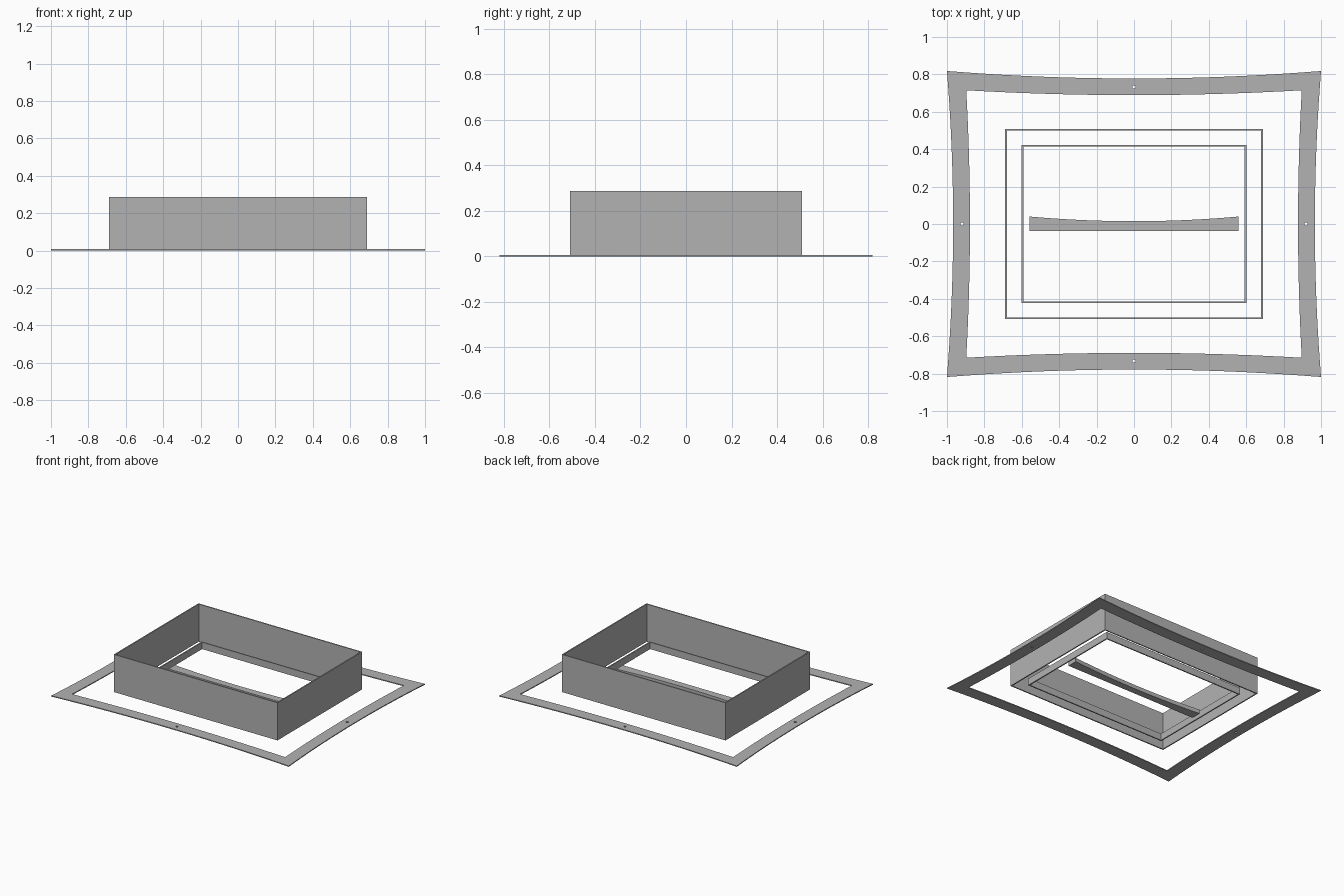
import bpy, math

if "Cube" in bpy.data.objects:
    bpy.data.objects.remove(bpy.data.objects["Cube"])

grey = bpy.data.materials.new("plain grey")
grey.diffuse_color = (0.45, 0.45, 0.45, 1)
grey.use_nodes = True
grey.node_tree.nodes["Principled BSDF"].inputs["Base Color"].default_value = grey.diffuse_color


def prism(name, loops, height):
    """Extrude closed 2D loops upward from z = 0; inner loops become holes."""
    curve = bpy.data.curves.new(name + "_profile", 'CURVE')
    curve.dimensions = '2D'
    curve.fill_mode = 'BOTH'
    curve.extrude = height / 2
    for loop in loops:
        spline = curve.splines.new('POLY')
        spline.points.add(len(loop) - 1)
        for point, (x, y) in zip(spline.points, loop):
            point.co = (x, y, 0, 1)
        spline.use_cyclic_u = True
    helper = bpy.data.objects.new(name + "_helper", curve)
    bpy.context.collection.objects.link(helper)
    bpy.context.view_layer.update()
    graph = bpy.context.evaluated_depsgraph_get()
    mesh = bpy.data.meshes.new_from_object(helper.evaluated_get(graph))
    bpy.data.objects.remove(helper)
    mesh.name = name
    mesh.materials.clear()
    mesh.materials.append(grey)
    for face in mesh.polygons:
        face.use_smooth = False
    obj = bpy.data.objects.new(name, mesh)
    obj.location.z = height / 2
    bpy.context.collection.objects.link(obj)
    return obj


def rectangle(x, y):
    return [(-x, -y), (x, -y), (x, y), (-x, y)]


def bowed_rectangle(cx, cy, mx, my, n=20):
    """Rectangle with corners (cx, cy) and sides bowed inward to mx, my."""
    t = [-1 + 2 * i / n for i in range(n)]
    bottom = [(cx * s, -(my + (cy - my) * s * s)) for s in t]
    right = [(mx + (cx - mx) * s * s, cy * s) for s in t]
    half = bottom + right
    return half + [(-x, -y) for x, y in half]


def circle(x, y, r, n=16):
    return [(x + r * math.cos(2 * math.pi * i / n),
             y + r * math.sin(2 * math.pi * i / n)) for i in range(n)]


# Flat outer frame with bowed edges and four small pin holes
holes = [circle(x, y, 0.009) for x, y in
         ((0, 0.733), (0, -0.733), (0.92, 0), (-0.92, 0))]
prism("outer_frame", [bowed_rectangle(1.0, 0.818, 0.967, 0.778),
                      bowed_rectangle(0.897, 0.715, 0.877, 0.689)] + holes, 0.007)

# Tall thin-walled box, open at top and bottom
prism("tall_wall", [rectangle(0.689, 0.509), rectangle(0.68, 0.50)], 0.286)

# Low inner rim
prism("inner_rim", [rectangle(0.601, 0.423), rectangle(0.592, 0.414)], 0.052)

# Centre bar with a hollowed back edge
steps = 24
back = [(0.56 * s, 0.015 + 0.025 * s * s)
        for s in (1 - 2 * i / steps for i in range(steps + 1))]
prism("centre_bar", [[(-0.56, -0.037), (0.56, -0.037)] + back], 0.03)
